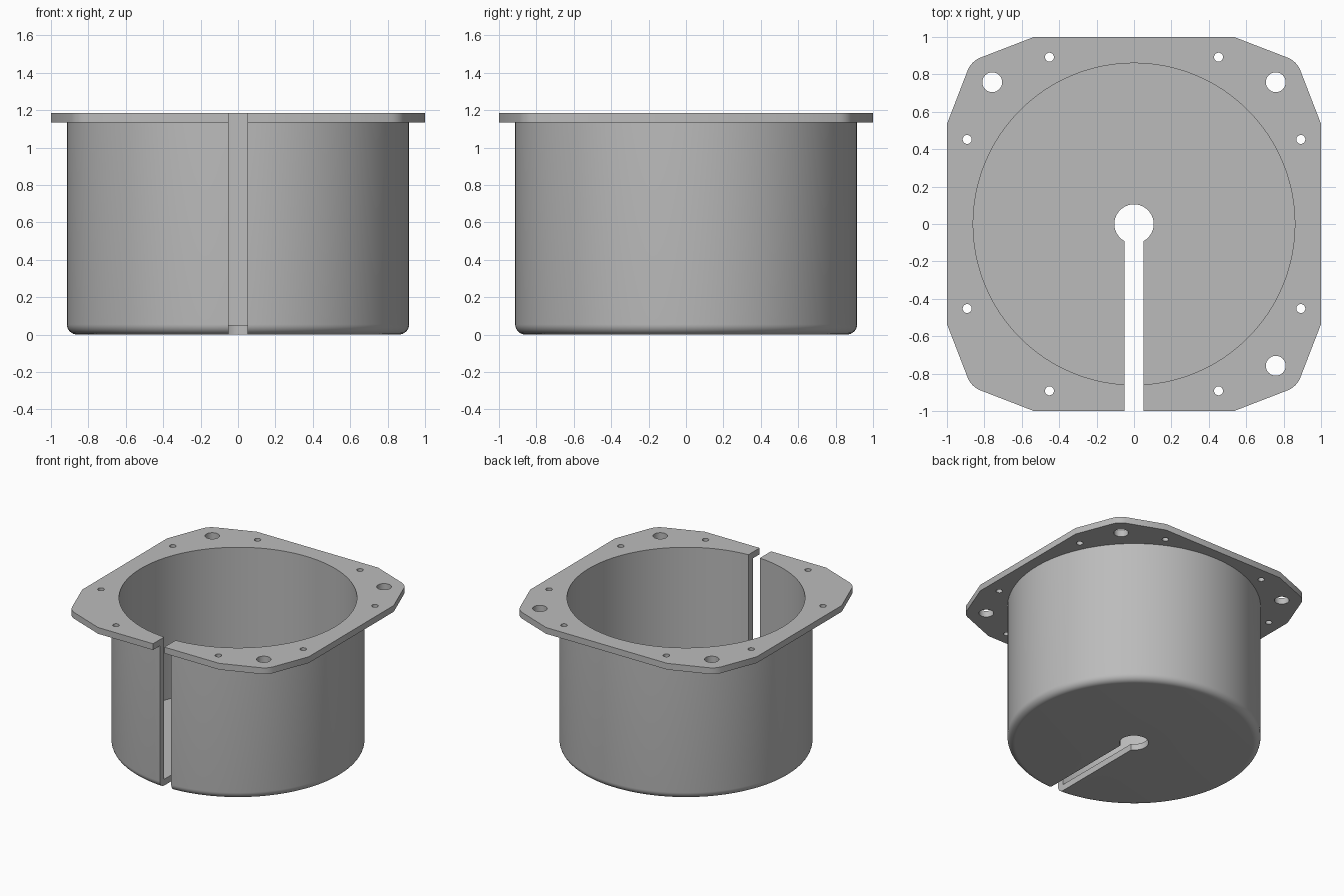
import bpy, bmesh, math
from mathutils import Vector, Matrix

if "Cube" in bpy.data.objects:
    bpy.data.objects.remove(bpy.data.objects["Cube"])

HEIGHT, FLANGE_Z = 1.185, 1.135
OUTER, INNER, FLOOR = 0.915, 0.86, 0.05

grey = bpy.data.materials.new("plain_grey")
grey.use_nodes = True
grey.diffuse_color = (0.5, 0.5, 0.5, 1)
grey.node_tree.nodes["Principled BSDF"].inputs["Base Color"].default_value = grey.diffuse_color


def make_object(name, bm):
    bmesh.ops.recalc_face_normals(bm, faces=bm.faces)
    mesh = bpy.data.meshes.new(name)
    bm.to_mesh(mesh)
    bm.free()
    mesh.materials.append(grey)
    obj = bpy.data.objects.new(name, mesh)
    bpy.context.collection.objects.link(obj)
    return obj


def cylinder_cutter(x, y, radius, sides=32):
    bm = bmesh.new()
    bmesh.ops.create_cone(bm, cap_ends=True, segments=sides, radius1=radius, radius2=radius,
                          depth=4, matrix=Matrix.Translation((x, y, 0.5)))
    return make_object("round_cutter", bm)


def slot_cutter():
    bm = bmesh.new()
    bmesh.ops.create_cube(bm, size=1, matrix=Matrix.Translation((0, -0.75, 0.5))
                          @ Matrix.Diagonal((0.1, 1.5, 4, 1)))
    return make_object("slot_cutter", bm)


def cut(obj, cutters):
    # apply each boolean, then discard its cutter
    for cutter in cutters:
        mod = obj.modifiers.new("cut", "BOOLEAN")
        mod.operation, mod.solver, mod.object = "DIFFERENCE", "EXACT", cutter
        bpy.context.view_layer.update()
        graph = bpy.context.evaluated_depsgraph_get()
        mesh = bpy.data.meshes.new_from_object(obj.evaluated_get(graph))
        obj.modifiers.clear()
        obj.data = mesh
        bpy.data.objects.remove(cutter)


def smooth(obj):
    bpy.ops.object.select_all(action="DESELECT")
    obj.select_set(True)
    bpy.context.view_layer.objects.active = obj
    bpy.ops.object.shade_smooth_by_angle(angle=math.radians(30))


# Round cup: wall and floor profile turned about z, with a rounded bottom edge
fillet = 0.055
profile = [(0, 0)]
for i in range(9):
    a = math.pi / 2 * i / 8
    profile.append((OUTER - fillet + fillet * math.sin(a), fillet - fillet * math.cos(a)))
profile += [(OUTER, FLANGE_Z), (INNER, FLANGE_Z), (INNER, FLOOR), (0, FLOOR)]
bm = bmesh.new()
verts = [bm.verts.new((r, 0, z)) for r, z in profile]
edges = [bm.edges.new(pair) for pair in zip(verts, verts[1:])]
bmesh.ops.spin(bm, geom=verts + edges, cent=(0, 0, 0), axis=(0, 0, 1),
               angle=math.tau, steps=128, use_merge=True)
bmesh.ops.remove_doubles(bm, verts=bm.verts, dist=0.0001)
cup = make_object("cup", bm)
cut(cup, [slot_cutter(), cylinder_cutter(0, 0, 0.105, 64)])

# Mounting flange: square plate with tapered, rounded corners
start, tip, end = Vector((0.82, 0.89)), Vector((0.87, 0.87)), Vector((0.89, 0.82))
corner = [Vector((1, 0.535)), end]
corner += [end.lerp(tip, t / 6).lerp(tip.lerp(start, t / 6), t / 6) for t in range(1, 6)]
corner += [start, Vector((0.535, 1))]
bm = bmesh.new()
outline = []
for quarter in range(4):
    turn = Matrix.Rotation(quarter * math.pi / 2, 2)
    outline += [bm.verts.new((*(turn @ p), FLANGE_Z)) for p in corner]
plate = bm.faces.new(outline)
raised = bmesh.ops.extrude_face_region(bm, geom=[plate])["geom"]
bmesh.ops.translate(bm, vec=(0, 0, HEIGHT - FLANGE_Z),
                    verts=[v for v in raised if isinstance(v, bmesh.types.BMVert)])
flange = make_object("flange", bm)

# Central opening, cable slot, eight screw holes and three large holes
cutters = [cylinder_cutter(0, 0, INNER, 128), slot_cutter()]
for sx in (-1, 1):
    for sy in (-1, 1):
        cutters.append(cylinder_cutter(sx * 0.452, sy * 0.892, 0.024))
        cutters.append(cylinder_cutter(sx * 0.892, sy * 0.452, 0.024))
        if sx > 0 or sy > 0:
            cutters.append(cylinder_cutter(sx * 0.758, sy * 0.758, 0.053))
cut(flange, cutters)

for part in (cup, flange):
    smooth(part)
